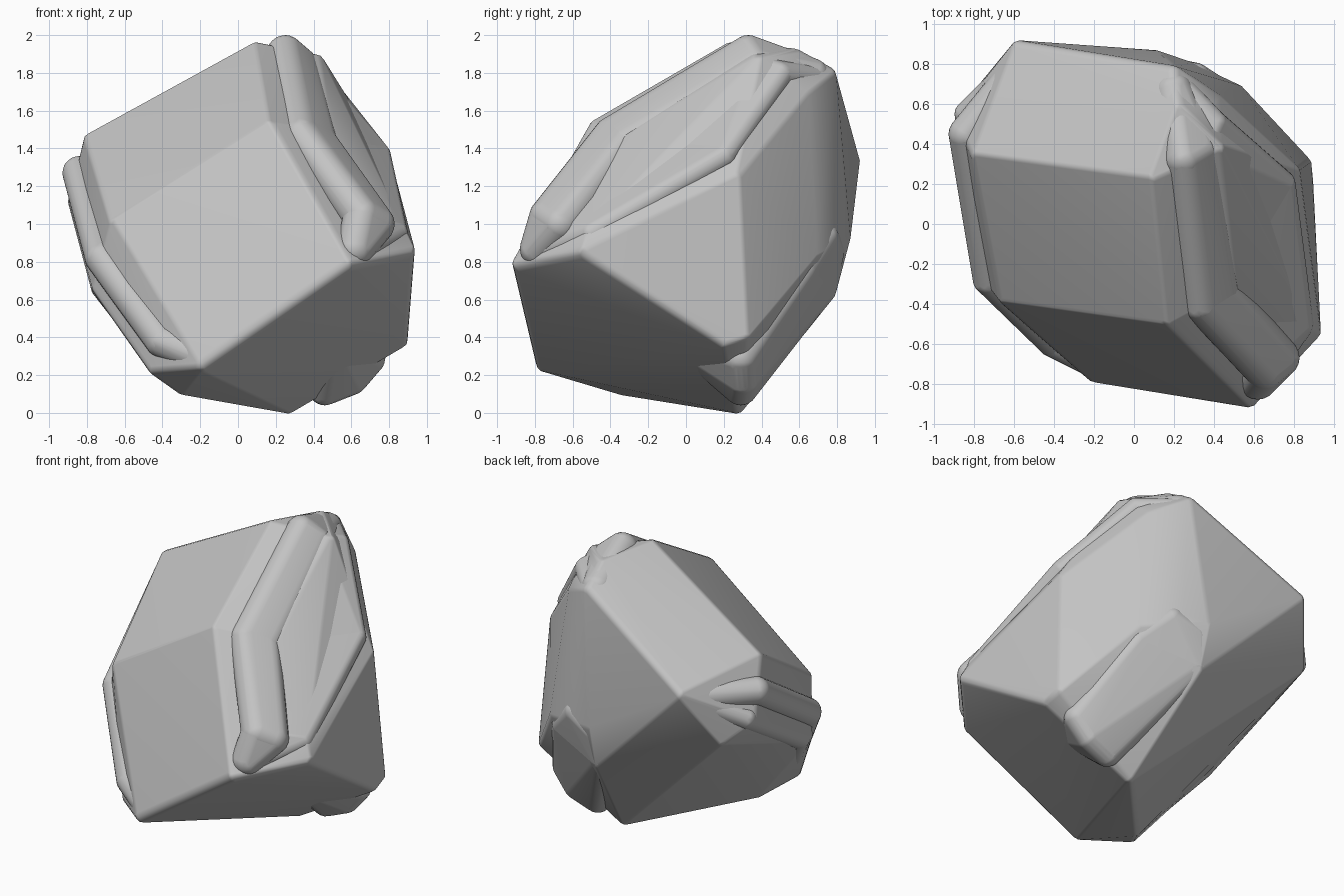
import bpy
import bmesh
import math
from mathutils import Vector

cube = bpy.data.objects.get("Cube")
if cube:
    bpy.data.objects.remove(cube, do_unlink=True)

# Stone material
stone = bpy.data.materials.new("stone_grey")
stone.use_nodes = True
GREY = (0.55, 0.55, 0.55, 1.0)
stone.diffuse_color = GREY
shader = stone.node_tree.nodes["Principled BSDF"]
shader.inputs["Base Color"].default_value = GREY
shader.inputs["Roughness"].default_value = 0.8


def add_round_hull(bm, points, radius, detail):
    """Add the convex hull of small spheres, giving flat faces and round edges."""
    verts = []
    for point in points:
        part = bmesh.new()
        bmesh.ops.create_icosphere(part, subdivisions=detail, radius=radius)
        verts += [bm.verts.new(v.co + Vector(point)) for v in part.verts]
        part.free()
    bmesh.ops.convex_hull(bm, input=verts)
    loose = [v for v in verts if v.is_valid and not v.link_faces]
    bmesh.ops.delete(bm, geom=loose, context="VERTS")


def finish(name, bm):
    bmesh.ops.recalc_face_normals(bm, faces=bm.faces[:])
    mesh = bpy.data.meshes.new(name)
    bm.to_mesh(mesh)
    bm.free()
    mesh.materials.append(stone)
    obj = bpy.data.objects.new(name, mesh)
    bpy.context.collection.objects.link(obj)
    bpy.ops.object.select_all(action="DESELECT")
    obj.select_set(True)
    bpy.context.view_layer.objects.active = obj
    bpy.ops.object.shade_smooth_by_angle(angle=math.radians(40))
    weighted = obj.modifiers.new("weighted_normals", "WEIGHTED_NORMAL")
    weighted.keep_sharp = True


def ridge(name, stations, radius):
    """Rounded ridge; each station is a list of one or more points across it."""
    bm = bmesh.new()
    for start, end in zip(stations, stations[1:]):
        add_round_hull(bm, start + end, radius, 3)
    finish(name, bm)


# Main boulder corners
upper_rim = [(.1, .25, 1.96), (.43, .4, 1.89), (.36, .6, 1.82), (.23, .6, 1.92),
             (.2, .78, 1.82), (-.6, .91, 1.35), (-.81, .37, 1.46)]
belt = [(.18, -.5, 1.54), (-.68, -.38, 1.0), (.53, -.31, 1.47),
        (.83, .27, 1.26), (.89, -.53, .94), (-.89, .55, 1.12),
        (-.77, -.25, .65), (.42, .64, 1.71)]
lower_rim = [(.6, -.91, .78), (.93, -.56, .85), (-.2, -.78, .23),
             (-.45, -.57, .21), (-.3, -.36, .1), (.28, .28, 0),
             (.88, .31, .39), (.89, .21, .36)]
back = [(.12, .87, .92), (.27, .82, .95), (.54, .69, .83),
        (.13, .79, .62), (-.77, .71, 1.0)]

ROUND = .05
centre = Vector((0, 0, 1))
corners = []
for corner in upper_rim + belt + lower_rim + back:
    offset = Vector(corner) - centre
    corners.append(centre + offset - offset.normalized() * ROUND)
body = bmesh.new()
add_round_hull(body, corners, ROUND, 2)
finish("boulder_body", body)

# Rounded ridges along the worn edges, fading into the end faces
ridge("front_left_ridge",
      [[(.2, .66, 1.78)],
       [(.25, .33, 1.9), (.32, .37, 1.84)],
       [(.335, -.39, 1.47), (.43, -.33, 1.42)],
       [(.655, -.73, 1.04), (.73, -.67, 1.0)],
       [(.62, -.78, .87)]], .1)
ridge("side_left_ridge",
      [[(.24, .67, 1.77)],
       [(.4, .5, 1.79), (.34, .38, 1.83)],
       [(.74, .2, 1.36), (.56, -.1, 1.38)],
       [(.83, -.5, .95), (.72, -.6, .98)],
       [(.64, -.78, .86)]], .07)
ridge("front_right_ridge",
      [[(-.58, .77, 1.28)],
       [(-.84, .45, 1.27)],
       [(-.72, -.27, .82)],
       [(-.4, -.58, .38)],
       [(-.2, -.68, .3)]], .09)
ridge("side_right_ridge",
      [[(-.59, .79, 1.27)],
       [(-.83, .55, 1.12)],
       [(-.71, -.2, .67)],
       [(-.4, -.53, .27)]], .07)

# Broad rounded rib on the lower back
ridge("lower_back_rib",
      [[(.5, 0, .38)],
       [(.46, .29, .13), (.6, .3, .185), (.69, .29, .29)],
       [(.12, .71, .67), (.47, .61, .76)],
       [(.15, .75, .86), (.3, .72, .93)]], .09)
